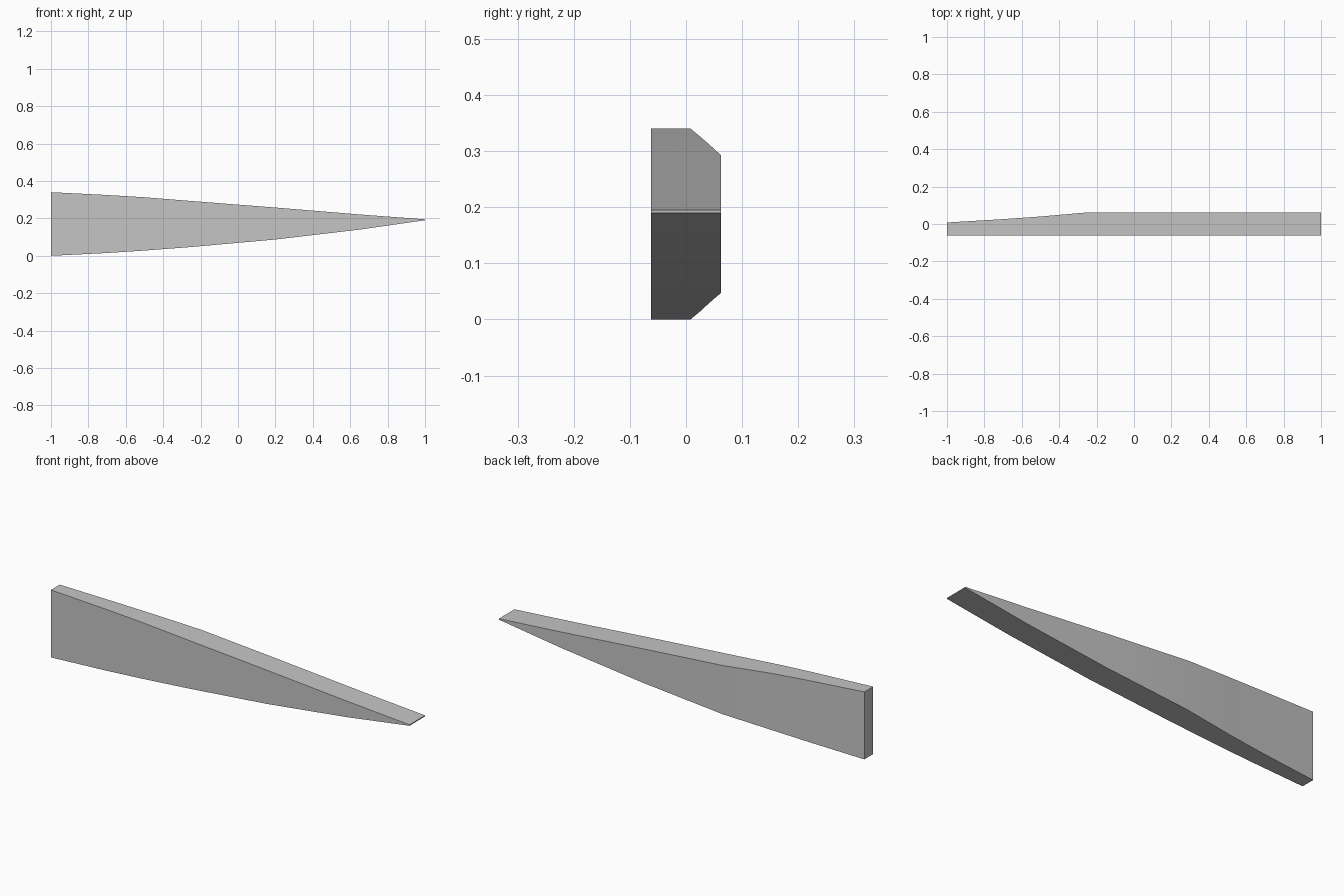
import bpy
import bmesh
import math

cube = bpy.data.objects.get("Cube")
if cube:
    bpy.data.objects.remove(cube, do_unlink=True)

grey = bpy.data.materials.new("light_grey")
grey.use_nodes = True
colour = (0.56, 0.56, 0.56, 1)
grey.diffuse_color = colour
grey.node_tree.nodes["Principled BSDF"].inputs["Base Color"].default_value = colour

FRONT = -0.062

# Cross-section stations along the wedge: x, bottom z, top z, back y
stations = [
    (-1.0, 0.0, 0.34, 0.008),
    (-0.7, 0.015, 0.325, 0.026),
    (-0.5, 0.028, 0.313, 0.040),
    (-0.25, 0.047, 0.293, 0.062),
    (0.2, 0.087, 0.258, 0.062),
    (0.65, 0.14, 0.221, 0.062),
    (1.0, 0.19, 0.195, 0.062),
]

# Loft the rectangular sections into one tapered body
bm = bmesh.new()
rings = [
    [bm.verts.new(p) for p in ((x, FRONT, low), (x, back, low), (x, back, high), (x, FRONT, high))]
    for x, low, high, back in stations
]
for a, b in zip(rings, rings[1:]):
    for i in range(4):
        j = (i + 1) % 4
        bm.faces.new((a[i], a[j], b[j], b[i]))

# Flat end caps
bm.faces.new(rings[0])
bm.faces.new(rings[-1])
bmesh.ops.recalc_face_normals(bm, faces=bm.faces)

mesh = bpy.data.meshes.new("tapered_wedge")
bm.to_mesh(mesh)
bm.free()
mesh.materials.append(grey)
wedge = bpy.data.objects.new("tapered_wedge", mesh)
bpy.context.collection.objects.link(wedge)

# Smooth the gentle curves and keep the long edges sharp
bpy.context.view_layer.objects.active = wedge
wedge.select_set(True)
bpy.ops.object.shade_smooth_by_angle(angle=math.radians(30))
